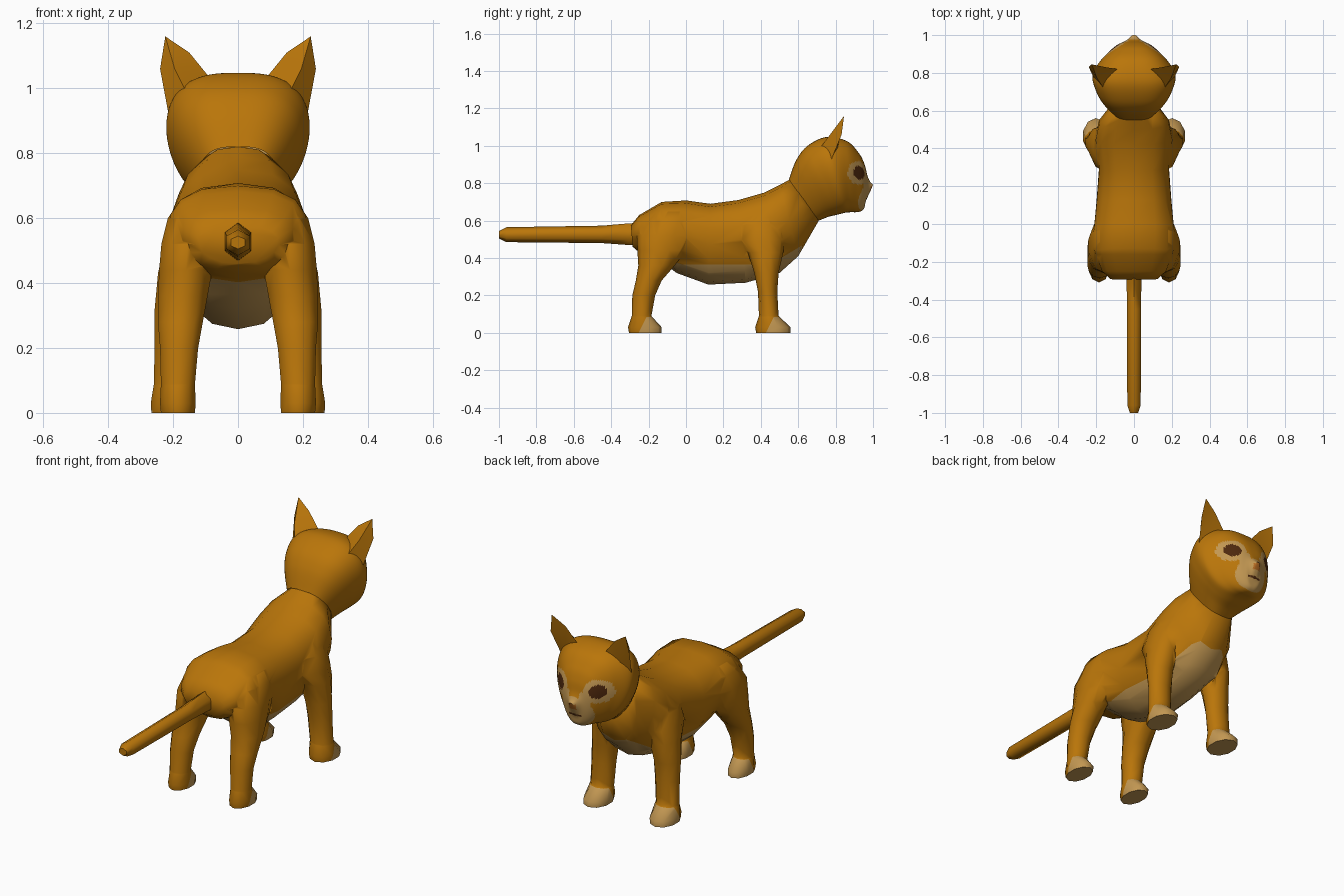
import bpy, bmesh, math
from mathutils import Vector

cube = bpy.data.objects.get("Cube")
if cube:
    bpy.data.objects.remove(cube, do_unlink=True)


def material(name, rgb):
    m = bpy.data.materials.new(name)
    m.use_nodes = True
    m.diffuse_color = (*rgb, 1)
    bsdf = next(n for n in m.node_tree.nodes if n.type == 'BSDF_PRINCIPLED')
    bsdf.inputs["Base Color"].default_value = (*rgb, 1)
    bsdf.inputs["Roughness"].default_value = 0.8
    return m


MATS = [material("orange fur", (0.49, 0.18, 0.003)),
        material("cream fur", (0.54, 0.31, 0.085)),
        material("dark brown", (0.075, 0.021, 0.004)),
        material("nose tan", (0.45, 0.14, 0.015))]
ORANGE, CREAM, BROWN, TAN = range(4)


def power(v, e):
    return math.copysign(abs(v) ** e, v)


def cross_section(top, bottom, w, n, e=0.75, taper=0.0):
    """Closed section standing between a top and a bottom (y, z) point."""
    ring = []
    for i in range(n):
        a = math.tau * i / n
        c, s = math.cos(a), math.sin(a)
        k, j = (1 + c) / 2, (1 - c) / 2
        ring.append(Vector((w * power(s, e) * (1 + taper * c),
                            top[0] * k + bottom[0] * j,
                            top[1] * k + bottom[1] * j)))
    return ring


def flat_section(z, y0, y1, x0, x1, n=10):
    """Closed horizontal section of a leg."""
    ring = []
    for i in range(n):
        a = math.tau * i / n
        ring.append(Vector(((x0 + x1) / 2 + (x1 - x0) / 2 * power(math.sin(a), 0.95),
                            (y0 + y1) / 2 + (y1 - y0) / 2 * math.cos(a), z)))
    return ring


def refine(rings, steps):
    """Add smooth in-between sections."""
    out = []
    last = len(rings) - 1
    for i in range(last):
        quad = list(zip(rings[max(i - 1, 0)], rings[i], rings[i + 1], rings[min(i + 2, last)]))
        for k in range(steps):
            t = k / steps
            out.append([b + (c - a) * (t / 2) + (2 * a - 5 * b + 4 * c - d) * (t * t / 2)
                        + (3 * b - a - 3 * c + d) * (t ** 3 / 2) for a, b, c, d in quad])
    return out + [rings[-1]]


def smooth(me, angle):
    me.shade_smooth()
    me.set_sharp_from_angle(angle=math.radians(angle))


def loft(name, rings, side=1, tip=None, cuts=(), rule=None, angle=60, base=True):
    """Skin the sections, cut colour borders, then colour faces by rule."""
    bm = bmesh.new()
    rows = [[bm.verts.new((p.x * side, p.y, p.z)) for p in r] for r in rings]
    n = len(rows[0])
    for a, b in zip(rows, rows[1:]):
        for i in range(n):
            bm.faces.new((a[i], a[(i + 1) % n], b[(i + 1) % n], b[i]))
    if base:
        bm.faces.new(rows[0])
    if tip:
        v = bm.verts.new((tip[0] * side, tip[1], tip[2]))
        for i in range(n):
            bm.faces.new((rows[-1][i], rows[-1][(i + 1) % n], v))
    else:
        bm.faces.new(rows[-1])
    for point, normal in cuts:
        bmesh.ops.bisect_plane(bm, geom=bm.verts[:] + bm.edges[:] + bm.faces[:],
                               plane_co=point, plane_no=normal, dist=0.0005)
    bmesh.ops.recalc_face_normals(bm, faces=bm.faces[:])
    if rule:
        for f in bm.faces:
            f.material_index = rule(f.calc_center_median())
    me = bpy.data.meshes.new(name)
    bm.to_mesh(me)
    bm.free()
    for m in MATS:
        me.materials.append(m)
    smooth(me, angle)
    ob = bpy.data.objects.new(name, me)
    bpy.context.scene.collection.objects.link(ob)
    return ob


# Body with a cream belly and chest
def belly_rule(p):
    border = .365 + max(0, .6 * (p.y - .45), -.35 * (p.y + .02))
    return CREAM if p.z < border and -.16 < p.y < .62 else ORANGE


body_rings = [((-.295, .575), (-.285, .46), .125), ((-.25, .63), (-.25, .43), .17),
              ((-.13, .70), (-.17, .41), .21), ((0, .708), (-.05, .32), .212),
              ((.13, .69), (.12, .258), .198), ((.28, .71), (.32, .268), .185),
              ((.42, .75), (.50, .32), .205), ((.50, .79), (.60, .41), .185),
              ((.555, .82), (.71, .60), .12)]
body = loft("body_and_legs", [cross_section(*r, n=16, e=.8, taper=.15) for r in body_rings],
            cuts=[((0, 0, .365), (0, 0, 1)), ((0, .45, .365), (0, -.6, 1)),
                  ((0, -.02, .365), (0, .35, 1)),
                  ((0, -.16, 0), (0, 1, 0)), ((0, .62, 0), (0, 1, 0))],
            rule=belly_rule)


# Head with painted face
def face_rule(p):
    ax = abs(p.x)
    if p.y < 0.82:
        return ORANGE
    if ((ax - .113) / .038) ** 2 + ((p.z - .856) / .036) ** 2 < 1:
        return BROWN
    if abs(p.z - .718) < .005 and ax < .04 and p.y > .93:
        return BROWN
    if p.y > .965 and ax < .022 and .755 < p.z < .785:
        return TAN
    if ((ax - .113) / .065) ** 2 + ((p.z - .857) / .063) ** 2 < 1:
        return CREAM
    if (ax / .095) ** 2 + ((p.z - .735) / .085) ** 2 < 1:
        return CREAM
    # strip beside the nose, from muzzle to eye
    if .03 < ax < .085 and .74 < p.z < .85:
        return CREAM
    return ORANGE


head = [((.55, .82), (.71, .60), .118), ((.59, .925), (.76, .62), .165),
        ((.65, 1.0), (.81, .632), .20), ((.75, 1.047), (.85, .642), .217),
        ((.86, 1.025), (.88, .645), .172), ((.925, .96), (.91, .645), .123),
        ((.955, .90), (.935, .65), .088), ((.97, .84), (.953, .667), .055),
        ((.985, .808), (.962, .705), .032), ((1.0, .793), (.985, .755), .014)]
loft("head", refine([cross_section(*r, n=96, e=0.7, taper=0.14) for r in head], 8),
     rule=face_rule, base=False)

# Tail, six-sided
tail = [(-.27, .587, .468, .046), (-.31, .585, .47, .045), (-.45, .573, .48, .043),
        (-.96, .565, .485, .041), (-1.0, .545, .505, .025)]
loft("tail", [cross_section((y, a), (y, b), w, 6, 1) for y, a, b, w in tail],
     angle=65, base=False)

# Legs: height, back, front, inner, outer
rear = [(0, -.305, -.13, .13, .24), (.03, -.31, -.13, .128, .243),
        (.09, -.29, -.185, .13, .24), (.20, -.287, -.165, .12, .243),
        (.28, -.268, -.13, .105, .25), (.36, -.255, -.06, .09, .25),
        (.44, -.26, .0, .075, .247), (.52, -.262, .04, .07, .24),
        (.60, -.215, .05, .06, .22), (.65, -.16, .03, .06, .185)]
front = [(0, .375, .56, .135, .27), (.03, .37, .56, .13, .272),
         (.09, .39, .495, .135, .262), (.22, .385, .488, .125, .26),
         (.32, .365, .495, .115, .26), (.43, .33, .52, .10, .25),
         (.50, .28, .53, .08, .235), (.58, .29, .53, .06, .215),
         (.65, .34, .50, .05, .18)]

# Ears: hollow front, pointed tip
ear = [[(.085, .82, 1.03), (.155, .71, .98), (.214, .775, .92), (.165, .81, .98)],
       [(.15, .83, 1.11), (.195, .77, 1.06), (.24, .832, 1.06), (.195, .822, 1.06)]]
ear = [[Vector(p) for p in ring] for ring in ear]

legs = []
for label, side in (("left", 1), ("right", -1)):
    for part, rings in (("rear", rear), ("front", front)):
        heel = rings[0][1] + 0.052

        def paw_rule(p, heel=heel):
            toe = p.z < .085 and p.y - .5 * p.z > heel
            return CREAM if toe or p.z < .001 else ORANGE

        legs.append(loft(f"{part}_leg_{label}", [flat_section(*r) for r in rings], side,
                         cuts=[((0, 0, .085), (0, 0, 1)), ((0, heel, 0), (0, 1, -.5))],
                         rule=paw_rule))
    loft(f"ear_{label}", ear, side, tip=(.224, .845, 1.16), base=False)

# Weld the legs and body into one skin
for leg in legs:
    join = body.modifiers.new("weld " + leg.name, 'BOOLEAN')
    join.operation, join.solver, join.object = 'UNION', 'EXACT', leg
welded = bpy.data.meshes.new_from_object(
    body.evaluated_get(bpy.context.evaluated_depsgraph_get()))
body.modifiers.clear()
body.data = welded
smooth(welded, 70)
for leg in legs:
    bpy.data.objects.remove(leg, do_unlink=True)
